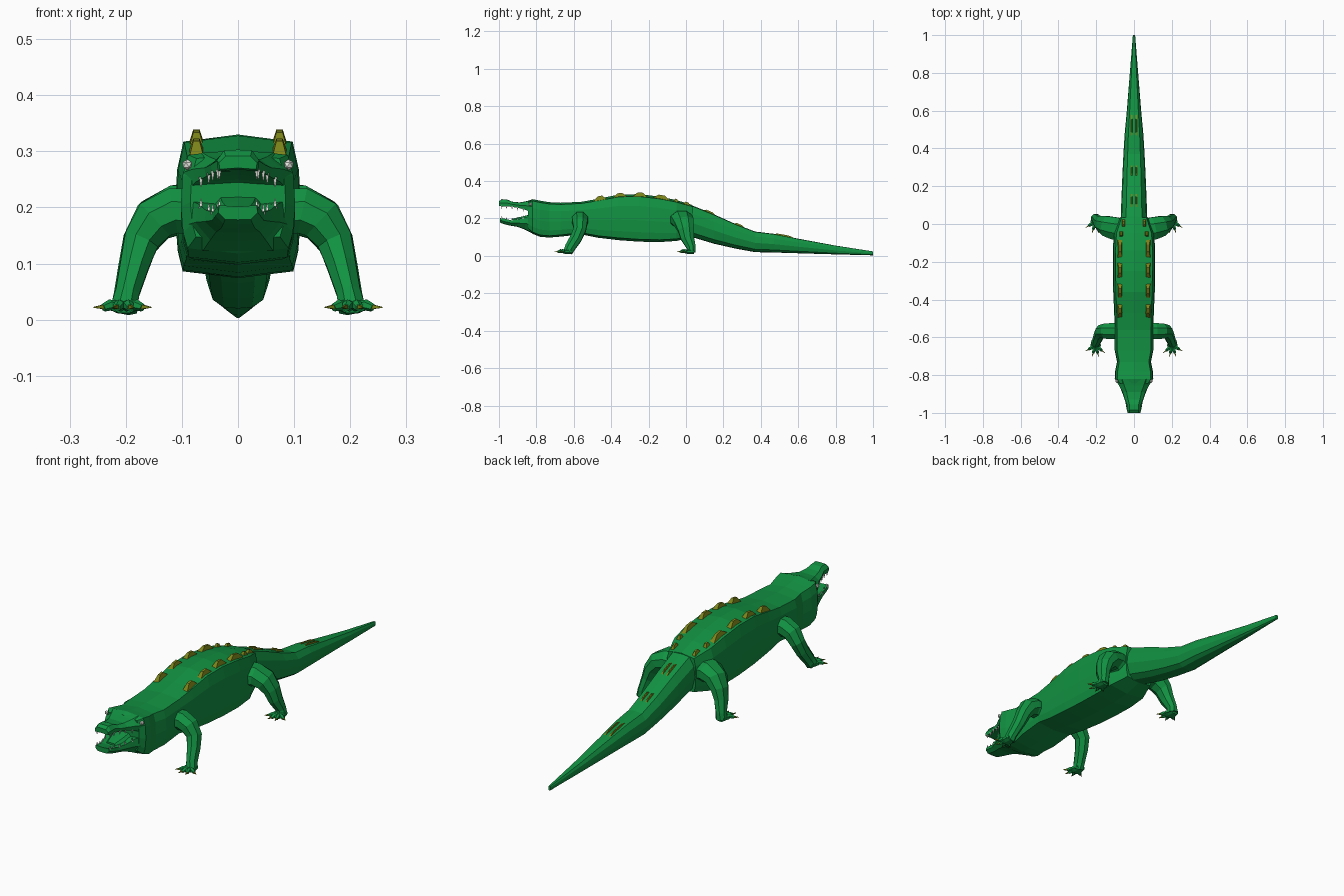
import bpy, bmesh, math
from mathutils import Vector


def material(name, rgb):
    m = bpy.data.materials.new(name)
    m.diffuse_color = (*rgb, 1)
    return m


GREEN = material("skin", (0.006, 0.29, 0.055))
OLIVE = material("horn", (0.2, 0.23, 0.01))
WHITE = material("ivory", (0.8, 0.8, 0.75))


def finish(name, bm, mat, mirror=False):
    bmesh.ops.recalc_face_normals(bm, faces=bm.faces)
    me = bpy.data.meshes.new(name)
    bm.to_mesh(me)
    bm.free()
    me.materials.append(mat)
    ob = bpy.data.objects.new(name, me)
    bpy.context.collection.objects.link(ob)
    if mirror:
        ob.modifiers.new("mirror", 'MIRROR')
    return ob


def skin_rings(bm, rings):
    """Bridge equal-length rings of points and cap both ends."""
    vs = [[bm.verts.new(p) for p in r] for r in rings]
    n = len(vs[0])
    for a, b in zip(vs, vs[1:]):
        for i in range(n):
            j = (i + 1) % n
            bm.faces.new((a[i], a[j], b[j], b[i]))
    bm.faces.new(vs[0])
    bm.faces.new(vs[-1][::-1])


def loft(name, half, sections, mat=GREEN):
    """sections: (y, half width, bottom z, top z); half: right half profile, top to bottom."""
    full = half + [(-x, t) for x, t in half[-2:0:-1]]
    bm = bmesh.new()
    skin_rings(bm, [[(x * w, y, lo + t * (hi - lo)) for x, t in full]
                    for y, w, lo, hi in sections])
    return finish(name, bm, mat)


def limb(bm, path, sides=8):
    """path: (x, y, z, radius across y, radius other way)."""
    pts = [Vector(p[:3]) for p in path]
    rings = []
    for i, p in enumerate(path):
        t = (pts[min(i + 1, len(pts) - 1)] - pts[max(i - 1, 0)]).normalized()
        ref = Vector((0, 1, 0)) if abs(t.y) < 0.8 else Vector((1, 0, 0))
        u = (ref - t * ref.dot(t)).normalized()
        v = u.cross(t) if abs(t.y) < 0.8 else t.cross(u)
        rings.append([pts[i] + u * p[3] * math.cos(a) + v * p[4] * math.sin(a)
                      for a in (2 * math.pi * (k + 0.5) / sides for k in range(sides))])
    skin_rings(bm, rings)


# Body from the back of the jaws to the hips
BODY = [(0, 1), (0.87, 0.95), (0.97, 0.75), (1, 0.45), (0.96, 0.2), (0.88, 0.05), (0, 0)]
loft("body", BODY, [
    (-0.845, 0.085, 0.14, 0.295), (-0.82, 0.102, 0.118, 0.303), (-0.78, 0.1, 0.102, 0.295),
    (-0.73, 0.09, 0.098, 0.287), (-0.67, 0.102, 0.103, 0.284), (-0.56, 0.102, 0.115, 0.289),
    (-0.47, 0.105, 0.097, 0.305), (-0.36, 0.11, 0.084, 0.328), (-0.25, 0.112, 0.076, 0.33),
    (-0.14, 0.112, 0.074, 0.317), (-0.05, 0.107, 0.08, 0.298), (0.035, 0.075, 0.1, 0.272)])

# Tail
TAIL = [(0, 1), (0.6, 0.98), (0.92, 0.75), (1, 0.45), (0.8, 0.14), (0.45, 0.02), (0, 0)]
loft("tail", TAIL, [
    (-0.02, 0.075, 0.11, 0.283), (0.04, 0.07, 0.098, 0.267), (0.15, 0.066, 0.065, 0.222),
    (0.27, 0.061, 0.038, 0.168), (0.37, 0.056, 0.02, 0.13), (0.47, 0.05, 0.018, 0.118),
    (0.6, 0.038, 0.014, 0.092), (0.8, 0.022, 0.008, 0.055), (1.0, 0.006, 0.003, 0.024)])

# Jaws
JAW = [(0, 1), (0.65, 0.97), (1, 0.5), (0.95, 0), (0, 0.1)]
loft("upper_jaw", JAW, [
    (-0.82, 0.098, 0.225, 0.3), (-0.855, 0.08, 0.245, 0.292), (-0.89, 0.06, 0.255, 0.286),
    (-0.93, 0.048, 0.262, 0.29), (-0.955, 0.038, 0.264, 0.301), (-0.985, 0.038, 0.264, 0.303),
    (-1.0, 0.034, 0.268, 0.292)])
loft("lower_jaw", [(x, 1 - t) for x, t in JAW[::-1]], [
    (-0.82, 0.096, 0.12, 0.215), (-0.86, 0.076, 0.14, 0.207), (-0.9, 0.06, 0.155, 0.195),
    (-0.94, 0.046, 0.162, 0.192), (-0.975, 0.04, 0.17, 0.2), (-0.995, 0.035, 0.178, 0.204)])

# Tongue
loft("tongue", JAW, [(-0.83, 0.05, 0.18, 0.222), (-0.88, 0.042, 0.18, 0.21),
                     (-0.93, 0.028, 0.175, 0.198)])

# Teeth along both jaw edges
bm = bmesh.new()
for y, x, zu, zl in ((-0.87, 0.066, 0.25, 0.202), (-0.9, 0.052, 0.257, 0.193),
                     (-0.93, 0.045, 0.262, 0.191), (-0.96, 0.036, 0.264, 0.194),
                     (-0.985, 0.033, 0.265, 0.2)):
    for base, tip in ((zu + 0.004, zu - 0.014), (zl - 0.004, zl + 0.014)):
        limb(bm, [(x, y, base, 0.006, 0.005), (x, y, tip, 0.0008, 0.0008)], 4)
finish("teeth", bm, WHITE, True)

# Eyes
bm = bmesh.new()
bmesh.ops.create_icosphere(bm, subdivisions=1, radius=0.01)
bmesh.ops.translate(bm, verts=bm.verts, vec=(0.09, -0.832, 0.276))
finish("eyes", bm, WHITE, True)


# Legs with splayed toes and claws
def leg(name, path, palm):
    bm, claws = bmesh.new(), bmesh.new()
    limb(bm, path)
    px, py = palm
    limb(bm, [(px, py + 0.03, 0.024, 0.022, 0.014), (px, py, 0.024, 0.03, 0.014),
              (px, py - 0.018, 0.02, 0.024, 0.009)])
    for deg in (-50, -15, 18, 60):
        a = math.radians(deg)
        dx, dy = math.sin(a), -math.cos(a)
        at = lambda r, z, s: (px + dx * r, py + dy * r, z, s, s)
        limb(bm, [at(0.012, 0.024, 0.01), at(0.03, 0.026, 0.01), at(0.043, 0.021, 0.007)], 6)
        limb(claws, [at(0.036, 0.023, 0.007), at(0.063, 0.022, 0.001)], 4)
    finish(name, bm, GREEN, True)
    finish(name + "_claws", claws, OLIVE, True)


leg("front_legs", [
    (0.08, -0.567, 0.192, 0.045, 0.045), (0.115, -0.567, 0.194, 0.046, 0.044),
    (0.148, -0.567, 0.178, 0.043, 0.042), (0.173, -0.568, 0.14, 0.036, 0.034),
    (0.185, -0.588, 0.095, 0.034, 0.028), (0.198, -0.62, 0.045, 0.03, 0.023),
    (0.203, -0.632, 0.02, 0.026, 0.026)], (0.203, -0.642))
leg("back_legs", [
    (0.07, -0.03, 0.19, 0.064, 0.055), (0.108, -0.022, 0.196, 0.064, 0.048),
    (0.148, -0.01, 0.178, 0.057, 0.043), (0.173, 0.0, 0.14, 0.046, 0.035),
    (0.187, 0.008, 0.095, 0.038, 0.028), (0.2, 0.028, 0.045, 0.026, 0.023),
    (0.203, 0.028, 0.02, 0.026, 0.026)], (0.203, 0.012))


# Scutes: ridged wedges in paired rows on back and tail
def scute(bm, x, y0, z0, y1, z1, w, h):
    d = y1 - y0
    at = lambda dx, f, up: bm.verts.new((x + dx, y0 + f * d, z0 + f * (z1 - z0) + up))
    base = [at(-w, 0, -0.012), at(w, 0, -0.012), at(w, 1, -0.012), at(-w, 1, -0.012)]
    top = [at(-w * 0.4, 0.35, h), at(w * 0.4, 0.35, h),
           at(w * 0.4, 0.65, h), at(-w * 0.4, 0.65, h)]
    for i in range(4):
        j = (i + 1) % 4
        bm.faces.new((base[i], base[j], top[j], top[i]))
    bm.faces.new(top)
    bm.faces.new(base[::-1])


bm = bmesh.new()
for s in ((-0.5, 0.297, -0.42, 0.312), (-0.4, 0.314, -0.31, 0.325), (-0.29, 0.325, -0.2, 0.32),
          (-0.185, 0.318, -0.075, 0.3)):
    scute(bm, 0.074, *s, 0.014, 0.016)
scute(bm, 0.068, -0.07, 0.297, -0.035, 0.288, 0.012, 0.012)
scute(bm, 0.055, -0.02, 0.286, 0.03, 0.27, 0.01, 0.01)
finish("back_scutes", bm, OLIVE, True)

bm = bmesh.new()
for s in ((0.07, 0.255, 0.18, 0.209), (0.24, 0.181, 0.33, 0.143), (0.42, 0.124, 0.62, 0.088)):
    scute(bm, 0.012, *s, 0.006, 0.008)
finish("tail_scutes", bm, OLIVE, True)
